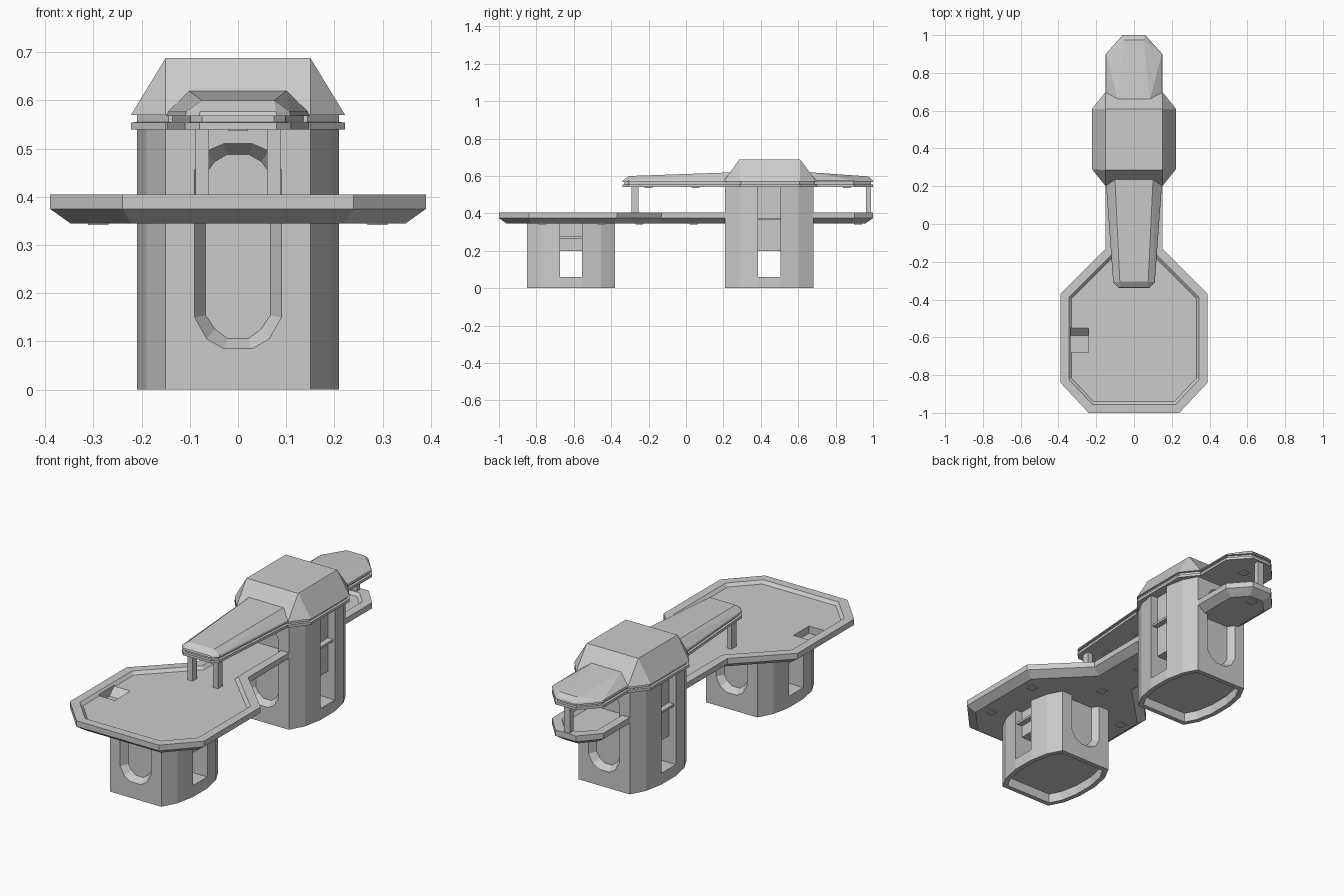
import bpy, bmesh
from mathutils import Vector

if "Cube" in bpy.data.objects:
    bpy.data.objects.remove(bpy.data.objects["Cube"])


def finish(name, bm):
    bmesh.ops.recalc_face_normals(bm, faces=bm.faces)
    me = bpy.data.meshes.new(name)
    bm.to_mesh(me)
    bm.free()
    ob = bpy.data.objects.new(name, me)
    bpy.context.collection.objects.link(ob)
    return ob


def loft(name, rings):
    """Skin closed rings of 3D points, with flat caps."""
    bm = bmesh.new()
    vs = [[bm.verts.new(p) for p in r] for r in rings]
    n = len(rings[0])
    for a, b in zip(vs, vs[1:]):
        for i in range(n):
            j = (i + 1) % n
            bm.faces.new((a[i], a[j], b[j], b[i]))
    bm.faces.new(vs[0][::-1])
    bm.faces.new(vs[-1])
    return finish(name, bm)


def hull(name, pts):
    bm = bmesh.new()
    for p in pts:
        bm.verts.new(p)
    bmesh.ops.convex_hull(bm, input=bm.verts)
    bmesh.ops.dissolve_limit(bm, angle_limit=0.01, verts=bm.verts, edges=bm.edges)
    return finish(name, bm)


def box(name, x0, x1, y0, y1, z0, z1):
    return hull(name, [(x, y, z) for x in (x0, x1) for y in (y0, y1) for z in (z0, z1)])


def sym(half):
    """Mirror a right-hand outline over x = 0 (counter-clockwise)."""
    return half + [(-x, y) for x, y in reversed(half)]


def inset(poly, d):
    """Mitred inset of a counter-clockwise outline."""
    out = []
    n = len(poly)
    for i in range(n):
        p = Vector(poly[i])
        a = (p - Vector(poly[i - 1])).normalized()
        b = (Vector(poly[(i + 1) % n]) - p).normalized()
        na, nb = Vector((-a.y, a.x)), Vector((-b.y, b.x))
        q = p + (na + nb) * (d / (1 + na.dot(nb)))
        out.append((q.x, q.y))
    return out


def at(poly, z):
    return [(x, y, z) for x, y in poly]


def plate(name, poly, layers):
    """Stack of (inset, z) layers of one outline."""
    return loft(name, [at(inset(poly, d), z) for d, z in layers])


def cut(ob, cutters):
    for c in cutters:
        m = ob.modifiers.new("cut", 'BOOLEAN')
        m.operation, m.solver, m.object = 'DIFFERENCE', 'EXACT', c
    bpy.context.view_layer.update()
    dg = bpy.context.evaluated_depsgraph_get()
    me = bpy.data.meshes.new_from_object(ob.evaluated_get(dg))
    ob.modifiers.clear()
    ob.data = me
    for c in cutters:
        bpy.data.objects.remove(c)


# Deck with raised rim and stair hatch
deck_plan = sym([(.24, -1), (.39, -.84), (.39, -.37), (.15, -.13), (.15, .9), (.06, 1)])
deck = plate("deck", deck_plan, [(.042, .345), (0, .375), (0, .405)])
recess = plate("recess_cutter", deck_plan, [(.06, .39), (.04, .41)])
hatch = hull("hatch_cutter", [(x, y, z) for x in (-.335, -.24) for y, z in
             ((-.68, .42), (-.68, .352), (-.59, .352), (-.52, .42))])
cut(deck, [recess, hatch])


def pill(hw, z0, z1, y, round_top):
    s, c = hw * .72, hw * .33
    r = [(c, z0), (s, z0 + .02), (hw, z0 + hw * .72)]
    if round_top:
        r += [(hw, z1 - hw * .6), (s, z1 - .015), (c, z1)]
    else:
        r += [(hw, z1)]
    return [(x, y, z) for x, z in r] + [(-x, y, z) for x, z in reversed(r)]


# Towers: faceted walls, bevelled tall niches, side window slots, hollow base
tower_half = [(.15, -.236), (.19, -.16), (.21, -.06), (.21, .06), (.19, .16), (.15, .236)]


def tower(name, cy, top, niche_top, round_top):
    plan = [(x, y + cy) for x, y in sym(tower_half)]
    ob = plate(name, plan, [(0, 0), (0, top)])
    cutters = [plate("base_cutter", plan, [(.025, -.02), (.025, .05)]),
               box("window_cutter", -.3, .3, cy - .06, cy + .06, .06, .2)]
    for s in (-1, 1):
        y = cy + s * .236
        cutters.append(loft("niche_cutter", [
            pill(.09, .085, niche_top, y + s * .02, round_top),
            pill(.09, .085, niche_top, y, round_top),
            pill(.067, .106, niche_top - .022 * round_top, y - s * .035, round_top)]))
        cutters.append(box("slot_cutter", *sorted((s * .17, s * .3)),
                           cy - .06, cy + .06, .06, top - .002))
    cut(ob, cutters)
    # Small ledges inside the side slots
    for s in (-1, 1):
        z = .27 if top < .4 else .37
        box(name + "_ledge", *sorted((s * .165, s * .2)), cy - .06, cy + .06, z - .006, z + .006)


tower("front_tower", -.615, .35, .36, 0)
tower("rear_tower", .445, .545, .51, 1)

# Rear tower roof: eave, neck and hipped cap
eave = sym([(.15, .2), (.222, .29), (.222, .61), (.15, .7)])
plate("tower_eave", eave, [(0, .54), (0, .554), (.012, .555), (.012, .572)])
hull("tower_roof", at(eave, .57) + [(x, y, .688) for x in (-.15, .15) for y in (.285, .61)])

# Canopies before and behind the rear tower
front = sym([(.08, -.34), (.11, -.31), (.15, .24)])
rear = sym([(.15, .66), (.15, .9), (.06, 1)])
ridges = {"front": [(.075, -.305, .6), (.102, .26, .62)],
          "rear": [(.085, .66, .62), (.05, .975, .598)]}
for name, plan in (("front", front), ("rear", rear)):
    plate(name + "_canopy_eave", plan, [(0, .54), (0, .554), (.012, .555), (.012, .572)])
    hull(name + "_canopy_roof", at(plan, .568) + at(inset(plan, .003), .577) +
         [(s * x, y, z) for x, y, z in ridges[name] for s in (-1, 1)])

# Posts
for s in (-1, 1):
    box("front_post", s * .074 - .014, s * .074 + .014, -.292, -.254, .385, .545)
box("rear_post", -.018, .018, .962, .99, .385, .545)

# Flush lamps under the deck and canopies
for x, y, z in [(s * .29, y, .342) for s in (-1, 1) for y in (-.77, -.45)] + \
        [(0, -.25, .342), (0, .04, .342), (0, .92, .342),
         (0, -.2, .537), (0, .05, .537), (0, .86, .537)]:
    box("lamp", x - .021, x + .021, y - .021, y + .021, z - .001, z + .006)
